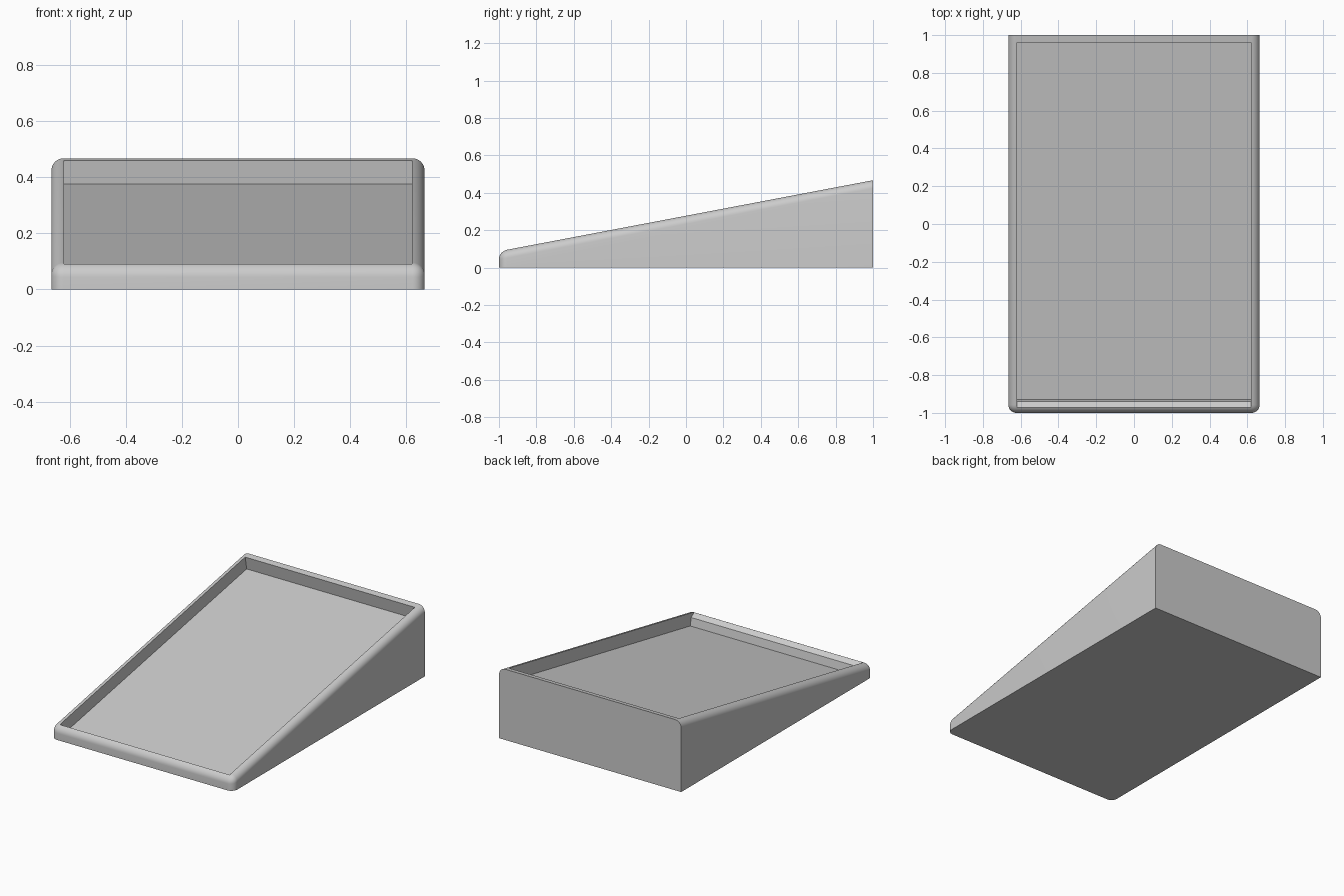
import bpy
import bmesh
from math import radians

default = bpy.data.objects.get("Cube")
if default:
    bpy.data.objects.remove(default, do_unlink=True)

HALF_WIDTH = 0.665
RECESS_HALF_WIDTH = 0.62
ROUNDING = 0.043

grey = bpy.data.materials.new("light grey")
grey.use_nodes = True
grey.diffuse_color = (0.6, 0.6, 0.6, 1)
grey.node_tree.nodes["Principled BSDF"].inputs["Base Color"].default_value = (0.6, 0.6, 0.6, 1)


def extrude_profile(name, profile, half_width, choose_round_edges=None):
    """Extrude a (y, z) side profile across x, optionally rounding chosen edges."""
    bm = bmesh.new()
    face = bm.faces.new([bm.verts.new((-half_width, y, z)) for y, z in profile])
    geom = bmesh.ops.extrude_face_region(bm, geom=[face])["geom"]
    moved = [v for v in geom if isinstance(v, bmesh.types.BMVert)]
    bmesh.ops.translate(bm, verts=moved, vec=(2 * half_width, 0, 0))
    bmesh.ops.recalc_face_normals(bm, faces=bm.faces)
    if choose_round_edges:
        edges = [e for e in bm.edges if choose_round_edges(*[v.co for v in e.verts])]
        bmesh.ops.bevel(bm, geom=edges, offset=ROUNDING, offset_type='OFFSET',
                        segments=8, profile=0.5, affect='EDGES', clamp_overlap=False)
    mesh = bpy.data.meshes.new(name)
    bm.to_mesh(mesh)
    bm.free()
    mesh.materials.append(grey)
    obj = bpy.data.objects.new(name, mesh)
    bpy.context.collection.objects.link(obj)
    return obj


def is_rounded(a, b):
    """Sloping side edges, front top edge and front corners; the back and base stay sharp."""
    on_base = a.z < 0.01 and b.z < 0.01
    on_back = a.y > 0.99 and b.y > 0.99
    along_base = on_base or on_back
    return not along_base


# Solid wedge body
body = extrude_profile("wedge_tray",
                       [(-1, 0), (1, 0), (1, 0.467), (-1, 0.087)],
                       HALF_WIDTH, is_rounded)

# Sloping recess with a chamfered front lip
cutter = extrude_profile("recess_cutter",
                         [(-0.93, 0.016), (0.976, 0.375), (0.944, 0.545),
                          (-0.975, 0.3), (-0.975, 0.093), (-0.94, 0.068)],
                         RECESS_HALF_WIDTH)
cutter.hide_render = True

cut = body.modifiers.new("recess", 'BOOLEAN')
cut.operation = 'DIFFERENCE'
cut.solver = 'EXACT'
cut.object = cutter

bpy.ops.object.select_all(action='DESELECT')
body.select_set(True)
bpy.context.view_layer.objects.active = body
bpy.ops.object.modifier_apply(modifier=cut.name)
bpy.data.objects.remove(cutter, do_unlink=True)
bpy.ops.object.shade_smooth_by_angle(angle=radians(30))
